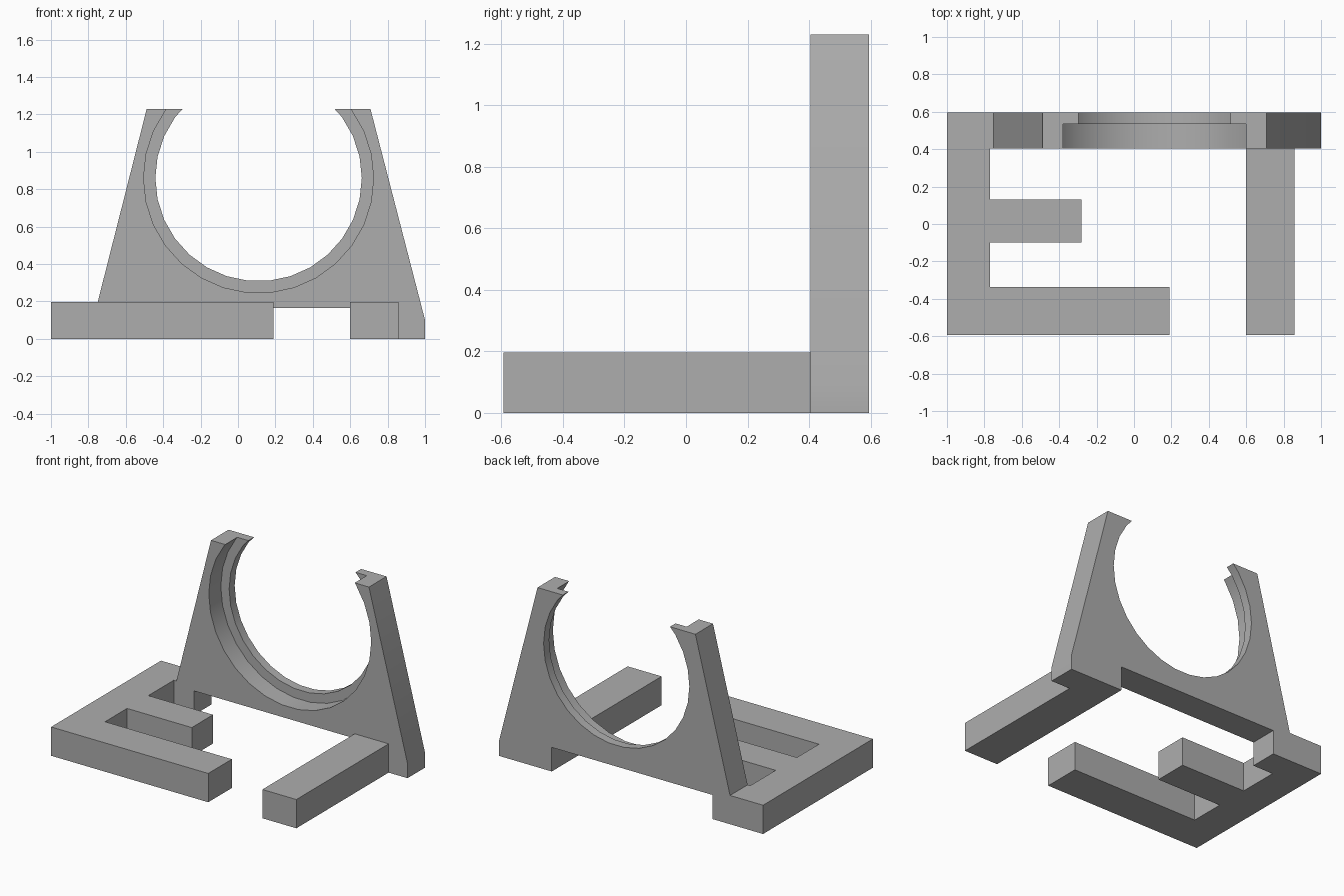
import bpy
import bmesh
import math
from mathutils import Matrix, Vector

cube = bpy.data.objects.get("Cube")
if cube:
    bpy.data.objects.remove(cube, do_unlink=True)

grey = bpy.data.materials.new("matte grey")
grey.use_nodes = True
grey.diffuse_color = (0.42, 0.42, 0.42, 1)
grey.node_tree.nodes["Principled BSDF"].inputs["Base Color"].default_value = grey.diffuse_color


def prism(name, outline, vector):
    """Extrude a closed outline of 3D points along a vector."""
    bm = bmesh.new()
    face = bm.faces.new([bm.verts.new(p) for p in outline])
    ext = bmesh.ops.extrude_face_region(bm, geom=[face], use_keep_orig=True)
    moved = [g for g in ext["geom"] if isinstance(g, bmesh.types.BMVert)]
    bmesh.ops.translate(bm, verts=moved, vec=vector)
    bmesh.ops.recalc_face_normals(bm, faces=bm.faces)
    mesh = bpy.data.meshes.new(name)
    bm.to_mesh(mesh)
    bm.free()
    mesh.materials.append(grey)
    obj = bpy.data.objects.new(name, mesh)
    bpy.context.collection.objects.link(obj)
    return obj


FRONT, LEDGE, BACK = 0.405, 0.535, 0.595
BASE_H, TOP = 0.197, 1.23

# Upright plate with its feet and the raised gap between them
plate_profile = [(-1, 0), (-0.617, 0), (-0.617, 0.165), (0.6, 0.165), (0.6, 0),
                 (1, 0), (1, 0.1), (0.708, TOP), (-0.488, TOP),
                 (-0.75, BASE_H), (-1, BASE_H)]
plate = prism("upright_plate", [(x, FRONT, z) for x, z in plate_profile],
              (0, BACK - FRONT, 0))


# Stepped round opening: wide recess in front, narrower hole behind
def cut_round(name, radius, y0, y1):
    ring = [(0.11 + radius * math.cos(math.tau * i / 30), y0,
             0.86 + radius * math.sin(math.tau * i / 30)) for i in range(30)]
    cutter = prism(name, ring, (0, y1 - y0, 0))
    cutter.hide_render = True
    mod = plate.modifiers.new(name, "BOOLEAN")
    mod.operation = "DIFFERENCE"
    mod.solver = "EXACT"
    mod.object = cutter
    bpy.context.view_layer.objects.active = plate
    bpy.ops.object.modifier_apply(modifier=mod.name)
    bpy.data.objects.remove(cutter, do_unlink=True)


cut_round("recess_cutter", 0.615, FRONT - 0.2, LEDGE)
cut_round("hole_cutter", 0.552, FRONT - 0.1, BACK + 0.2)

# Fork-shaped foot with two arms
fork_outline = [(-1, -0.593), (0.19, -0.593), (0.19, -0.338), (-0.77, -0.338),
                (-0.77, -0.1), (-0.28, -0.1), (-0.28, 0.13), (-0.77, 0.13),
                (-0.77, FRONT), (-1, FRONT)]
fork = prism("fork_foot", [(x, y, 0) for x, y in fork_outline], (0, 0, BASE_H))

# Straight foot on the other side
bar_outline = [(0.6, -0.593), (0.857, -0.593), (0.857, FRONT), (0.6, FRONT)]
bar = prism("bar_foot", [(x, y, 0) for x, y in bar_outline], (0, 0, BASE_H))

bpy.ops.object.select_all(action="DESELECT")
for obj in (plate, fork, bar):
    obj.select_set(True)
bpy.context.view_layer.objects.active = plate
bpy.ops.object.shade_smooth_by_angle(angle=math.radians(30))
